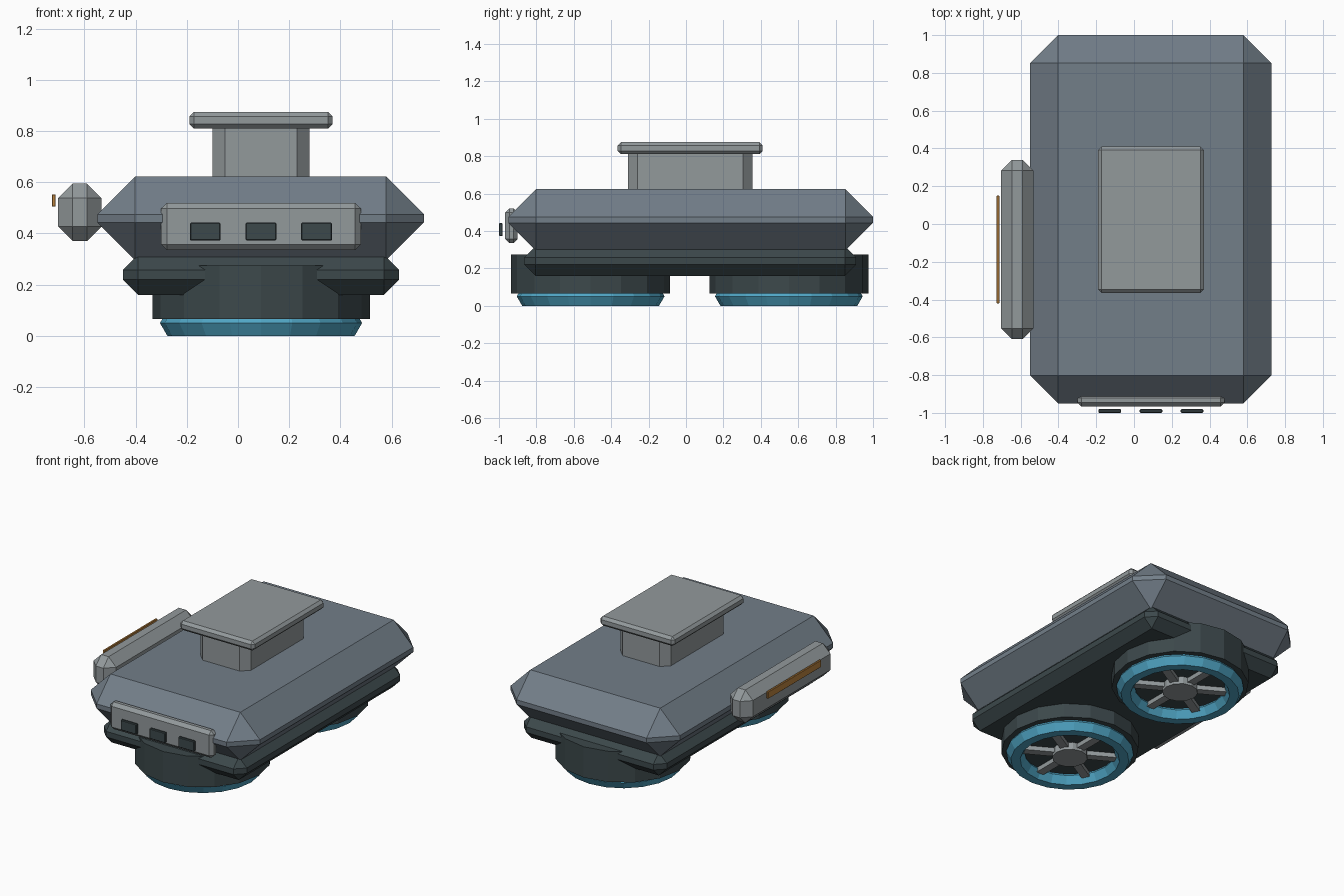
import bpy, bmesh
from math import cos, sin, pi
from mathutils import Matrix, Vector

if "Cube" in bpy.data.objects:
    bpy.data.objects.remove(bpy.data.objects["Cube"])


def material(name, rgb):
    m = bpy.data.materials.new(name)
    m.diffuse_color = (*rgb, 1)
    m.use_nodes = True
    m.node_tree.nodes["Principled BSDF"].inputs["Base Color"].default_value = m.diffuse_color
    return m


SLATE = material("slate", (0.17, 0.21, 0.25))
GREY = material("light grey", (0.29, 0.32, 0.33))
DARK = material("dark", (0.045, 0.065, 0.07))
BLUE = material("blue", (0.08, 0.38, 0.56))
AMBER = material("amber", (0.50, 0.23, 0.05))


def finish(name, bm, mat):
    bmesh.ops.recalc_face_normals(bm, faces=bm.faces)
    me = bpy.data.meshes.new(name)
    bm.to_mesh(me)
    bm.free()
    me.materials.append(mat)
    ob = bpy.data.objects.new(name, me)
    bpy.context.collection.objects.link(ob)
    return ob


def box(name, x, y, z, mat, bevel=0, upright_only=False):
    """Box from (min, max) ranges with single-segment chamfers."""
    bm = bmesh.new()
    bmesh.ops.create_cube(bm, size=1)
    for v in bm.verts:
        v.co = Vector([(r[0] + r[1]) / 2 + c * (r[1] - r[0])
                       for c, r in zip(v.co, (x, y, z))])
    if bevel:
        edges = [e for e in bm.edges if not upright_only
                 or abs(e.verts[0].co.z - e.verts[1].co.z) > 1e-4]
        bmesh.ops.bevel(bm, geom=edges, offset=bevel, segments=1,
                        profile=0.5, affect='EDGES')
    return finish(name, bm, mat)


def cylinder(name, centre, radius, z, sides, mat):
    bm = bmesh.new()
    bmesh.ops.create_cone(bm, cap_ends=True, segments=sides, radius1=radius,
                          radius2=radius, depth=z[1] - z[0],
                          matrix=Matrix.Translation((*centre, sum(z) / 2)))
    return finish(name, bm, mat)


def ring(name, centre, major, minor, z, sides, section, mat):
    bm = bmesh.new()
    rows = []
    for i in range(sides):
        a = 2 * pi * i / sides
        row = []
        for j in range(section):
            b = 2 * pi * j / section
            r = major + minor * cos(b)
            row.append(bm.verts.new((centre[0] + r * cos(a),
                                     centre[1] + r * sin(a), z + minor * sin(b))))
        rows.append(row)
    for i in range(sides):
        p, q = rows[i], rows[(i + 1) % sides]
        for j in range(section):
            k = (j + 1) % section
            bm.faces.new((p[j], q[j], q[k], p[k]))
    return finish(name, bm, mat)


# Hull and lower skirt
box("hull", (-0.55, 0.727), (-0.95, 1.0), (0.295, 0.623), SLATE, 0.148)
box("skirt", (-0.45, 0.63), (-0.865, 0.91), (0.16, 0.318), DARK, 0.06)

# Raised neck and cap
box("neck", (-0.10, 0.28), (-0.31, 0.355), (0.58, 0.84), GREY, 0.05, True)
box("cap", (-0.19, 0.37), (-0.365, 0.41), (0.81, 0.875), GREY, 0.018)

# Front panel with three buttons
box("front_panel", (-0.30, 0.48), (-0.967, -0.90), (0.335, 0.52), GREY, 0.022)
for i, x in enumerate((-0.128, 0.09, 0.307)):
    box(f"button_{i + 1}", (x - 0.06, x + 0.06), (-1.0, -0.98),
        (0.372, 0.442), DARK, 0.004)

# Side pod with light strip
box("side_pod", (-0.703, -0.533), (-0.61, 0.34), (0.37, 0.595), GREY, 0.057)
box("light_strip", (-0.727, -0.713), (-0.42, 0.15), (0.505, 0.553), AMBER, 0.002)

# Two lift fans: casing, rim, hub and spokes
for tag, y in (("front", -0.51), ("rear", 0.55)):
    c = (0.09, y)
    cylinder(f"{tag}_fan_casing", c, 0.425, (0.065, 0.275), 16, DARK)
    ring(f"{tag}_fan_rim", c, 0.337, 0.058, 0.05, 20, 6, BLUE)
    cylinder(f"{tag}_fan_hub", c, 0.11, (0.015, 0.09), 12, GREY)
    for i in range(6):
        spoke = box(f"{tag}_fan_spoke_{i + 1}", (0.08, 0.31), (-0.027, 0.027),
                    (0.032, 0.062), GREY)
        spoke.location = (*c, 0)
        spoke.rotation_euler.z = pi / 6 + i * pi / 3
